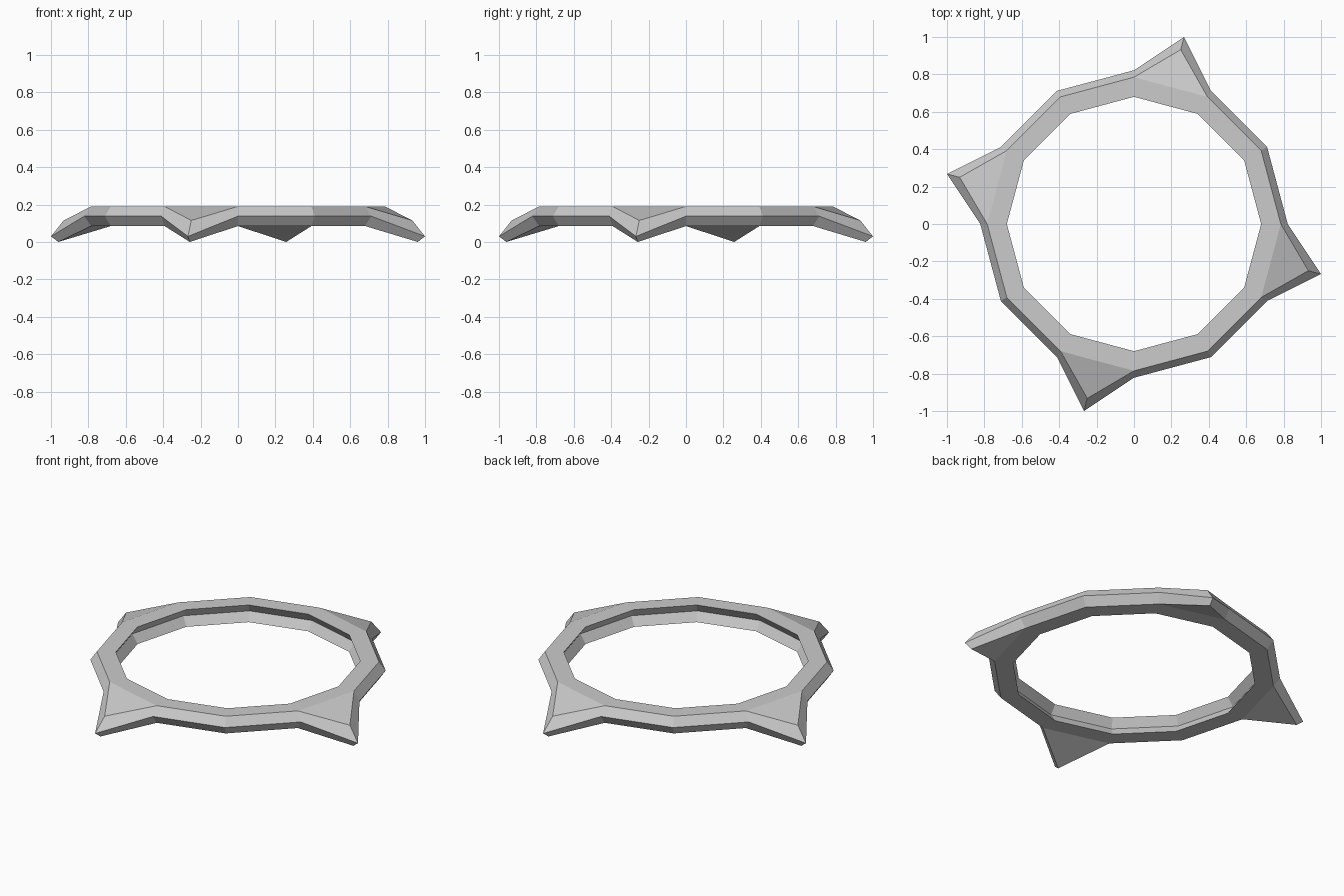
import bpy, bmesh
from math import sin, cos, radians

if "Cube" in bpy.data.objects:
    bpy.data.objects.remove(bpy.data.objects["Cube"])

SIDES = 12
# band cross-section (radius, height), bent outward at mid height
OUTER = [(0.785, 0.19), (0.822, 0.138), (0.785, 0.085)]
INNER = [(0.68, 0.19), (0.715, 0.138), (0.68, 0.085)]
# spike tip: top, middle and bottom points
TIP = [(0.965, 0.115), (1.035, 0.03), (0.995, 0.0)]

bm = bmesh.new()


def column(points, degrees):
    a = radians(degrees)
    return [bm.verts.new((r * cos(a), r * sin(a), z)) for r, z in points]


def wall(a, b):
    # two stacked bands between neighbouring columns
    for k in range(2):
        bm.faces.new((a[k], a[k + 1], b[k + 1], b[k]))


step = 360 / SIDES
outer = [column(OUTER, i * step) for i in range(SIDES)]
inner = [column(INNER, i * step) for i in range(SIDES)]

for i in range(SIDES):
    j = (i + 1) % SIDES
    # flat top and bottom of the band, grooved inner wall
    for k in (0, 2):
        bm.faces.new((inner[i][k], outer[i][k], outer[j][k], inner[j][k]))
    wall(inner[i], inner[j])
    if i % 3 == 2:
        # drooping spike on every third side
        tip = column(TIP, (i + 0.5) * step)
        wall(outer[i], tip)
        wall(tip, outer[j])
        for k in (0, 2):
            bm.faces.new((outer[i][k], tip[k], outer[j][k]))
    else:
        wall(outer[i], outer[j])

bmesh.ops.recalc_face_normals(bm, faces=bm.faces)
mesh = bpy.data.meshes.new("spiked_ring")
bm.to_mesh(mesh)
bm.free()
ring = bpy.data.objects.new("spiked_ring", mesh)
bpy.context.collection.objects.link(ring)
